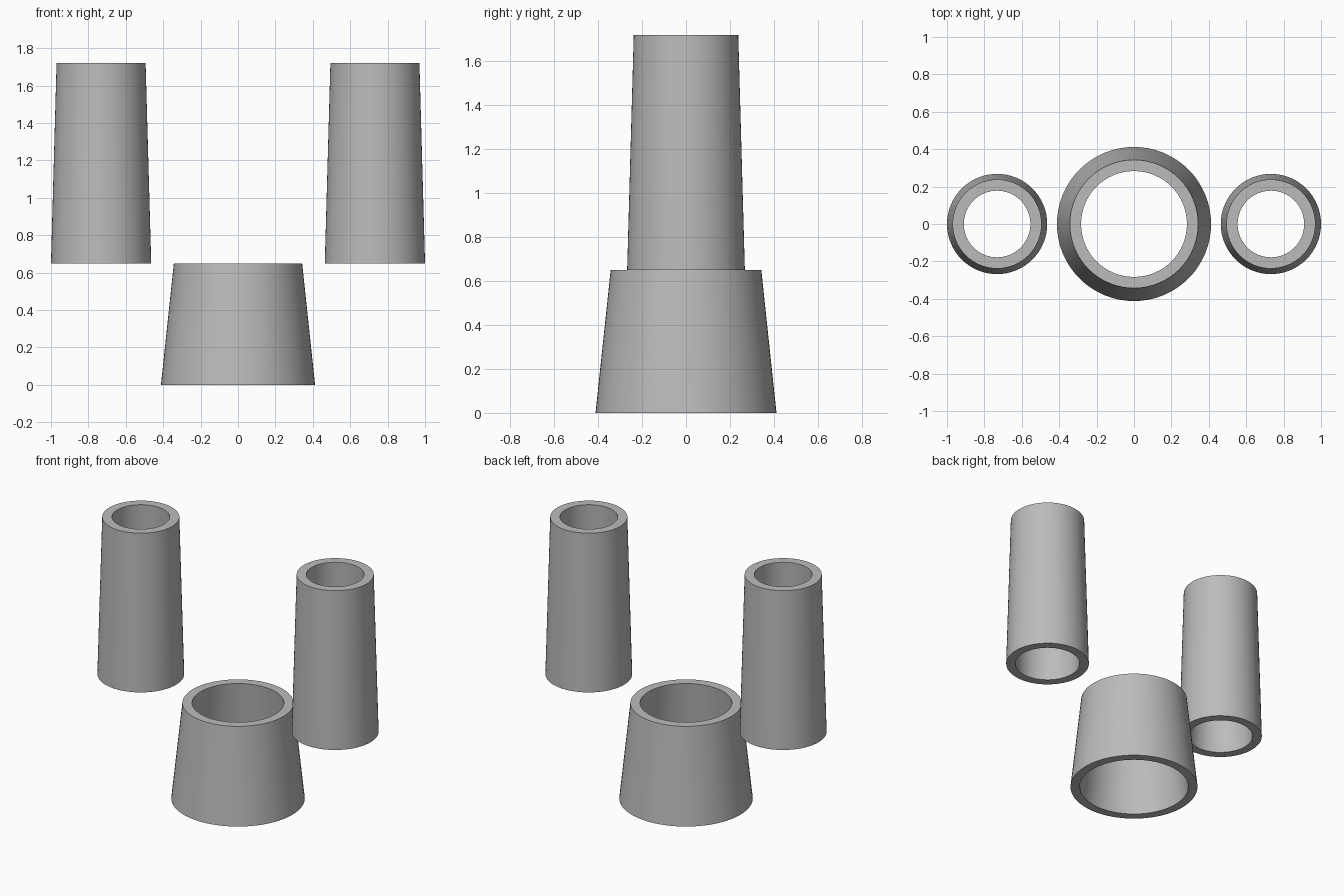
import bpy
import bmesh
import math

cube = bpy.data.objects.get("Cube")
if cube:
    bpy.data.objects.remove(cube, do_unlink=True)

SEGMENTS = 64
WALL = 0.06

grey = bpy.data.materials.new("plain grey")
grey.use_nodes = True
grey.diffuse_color = (0.5, 0.5, 0.5, 1)
grey.node_tree.nodes["Principled BSDF"].inputs["Base Color"].default_value = grey.diffuse_color


def tapered_tube(name, x, z_low, z_high, r_low, r_high):
    """Open tube: a closed wall profile spun around the vertical axis."""
    profile = [(r_low, z_low), (r_high, z_high),
               (r_high - WALL, z_high), (r_low - WALL, z_low)]
    bm = bmesh.new()
    verts = [bm.verts.new((r, 0, z)) for r, z in profile]
    edges = [bm.edges.new((verts[i - 1], verts[i])) for i in range(len(verts))]
    bmesh.ops.spin(bm, geom=verts + edges, cent=(0, 0, 0), axis=(0, 0, 1),
                   angle=math.tau, steps=SEGMENTS)
    bmesh.ops.remove_doubles(bm, verts=bm.verts, dist=0.0001)
    bmesh.ops.recalc_face_normals(bm, faces=bm.faces)
    mesh = bpy.data.meshes.new(name)
    bm.to_mesh(mesh)
    bm.free()
    mesh.materials.append(grey)
    obj = bpy.data.objects.new(name, mesh)
    obj.location.x = x
    bpy.context.collection.objects.link(obj)
    # Smooth walls, crisp rims
    bpy.ops.object.select_all(action="DESELECT")
    obj.select_set(True)
    bpy.context.view_layer.objects.active = obj
    bpy.ops.object.shade_smooth_by_angle(angle=math.radians(30))


# Wide central sleeve on the ground
tapered_tube("central_sleeve", 0, 0, 0.65, 0.412, 0.343)

# Pair of tall raised sleeves
for side, sign in (("left", 1), ("right", -1)):
    tapered_tube(side + "_sleeve", sign * 0.732, 0.65, 1.72, 0.268, 0.238)
